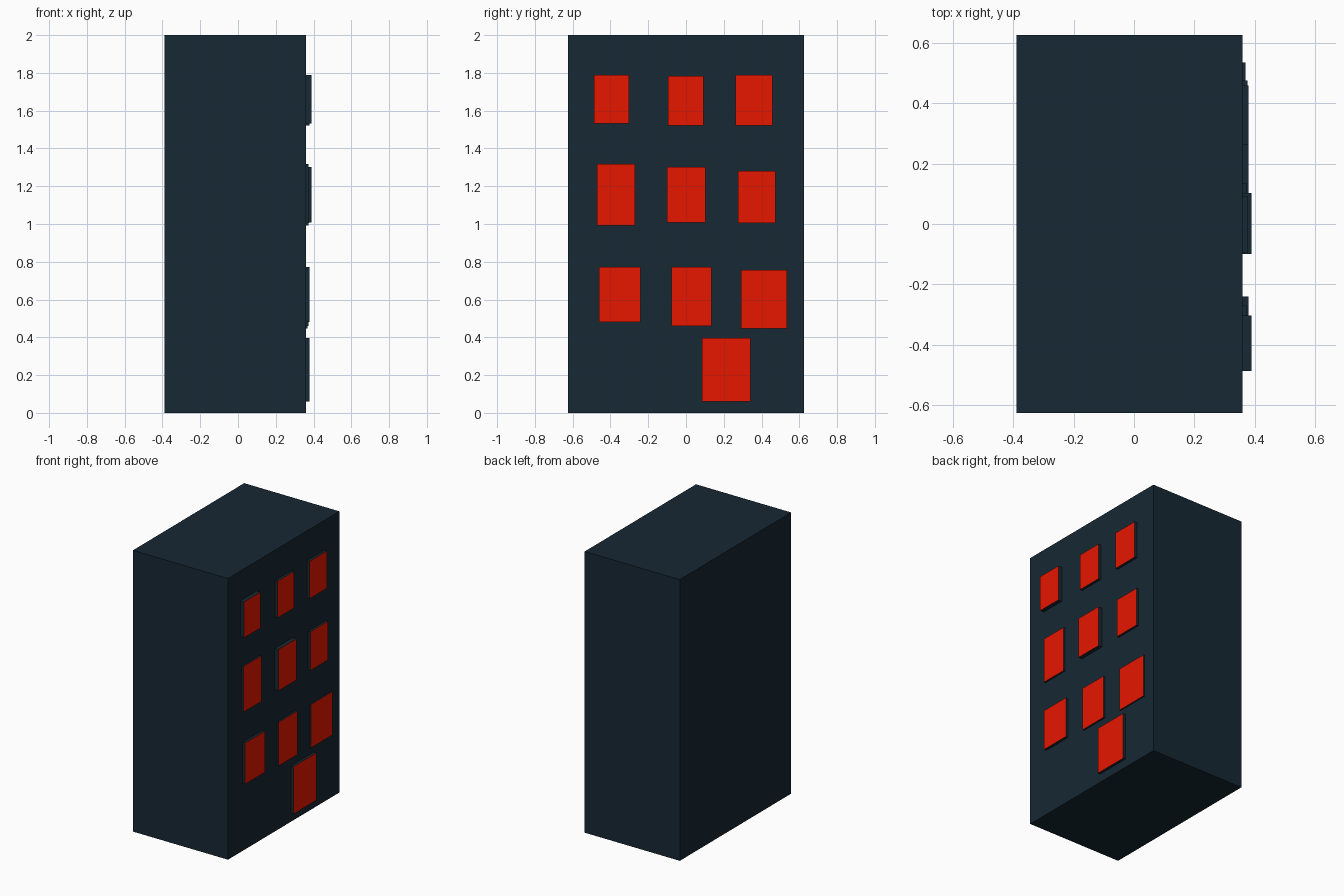
import bpy
import bmesh
from mathutils import Vector

if "Cube" in bpy.data.objects:
    bpy.data.objects.remove(bpy.data.objects["Cube"], do_unlink=True)


def make_material(name, rgb):
    mat = bpy.data.materials.new(name)
    mat.use_nodes = True
    mat.diffuse_color = (*rgb, 1)
    mat.node_tree.nodes["Principled BSDF"].inputs["Base Color"].default_value = (*rgb, 1)
    return mat


slate = make_material("dark_slate", (0.008, 0.021, 0.034))
red = make_material("red", (0.8, 0.008, 0))


def box(name, low, high, mats):
    """Box between two corners; a second material covers the outer +x face."""
    low, high = Vector(low), Vector(high)
    bm = bmesh.new()
    bmesh.ops.create_cube(bm, size=1)
    for v in bm.verts:
        v.co = (low + high) / 2 + v.co * (high - low)
    bm.normal_update()
    for f in bm.faces:
        f.material_index = int(len(mats) > 1 and f.normal.x > 0.9)
    mesh = bpy.data.meshes.new(name)
    bm.to_mesh(mesh)
    bm.free()
    for mat in mats:
        mesh.materials.append(mat)
    obj = bpy.data.objects.new(name, mesh)
    bpy.context.collection.objects.link(obj)


# Building block
WALL = 0.359
box("building_body", (-0.389, -0.625, 0), (WALL, 0.625, 2), [slate])

# Raised windows and door: y range, z range, outer x
panels = {
    "top_window_front": (-0.487, -0.303, 1.533, 1.788, 0.389),
    "top_window_middle": (-0.095, 0.092, 1.522, 1.783, 0.378),
    "top_window_back": (0.262, 0.459, 1.522, 1.788, 0.379),
    "middle_window_front": (-0.471, -0.27, 0.993, 1.318, 0.372),
    "middle_window_middle": (-0.1, 0.103, 1.009, 1.302, 0.389),
    "middle_window_back": (0.276, 0.475, 1.005, 1.281, 0.376),
    "lower_window_front": (-0.46, -0.24, 0.48, 0.772, 0.379),
    "lower_window_middle": (-0.076, 0.135, 0.461, 0.772, 0.373),
    "lower_window_back": (0.292, 0.535, 0.447, 0.756, 0.369),
    "door": (0.085, 0.342, 0.06, 0.397, 0.379),
}
for name, (y0, y1, z0, z1, x1) in panels.items():
    box(name, (WALL - 0.01, y0, z0), (x1, y1, z1), [slate, red])
